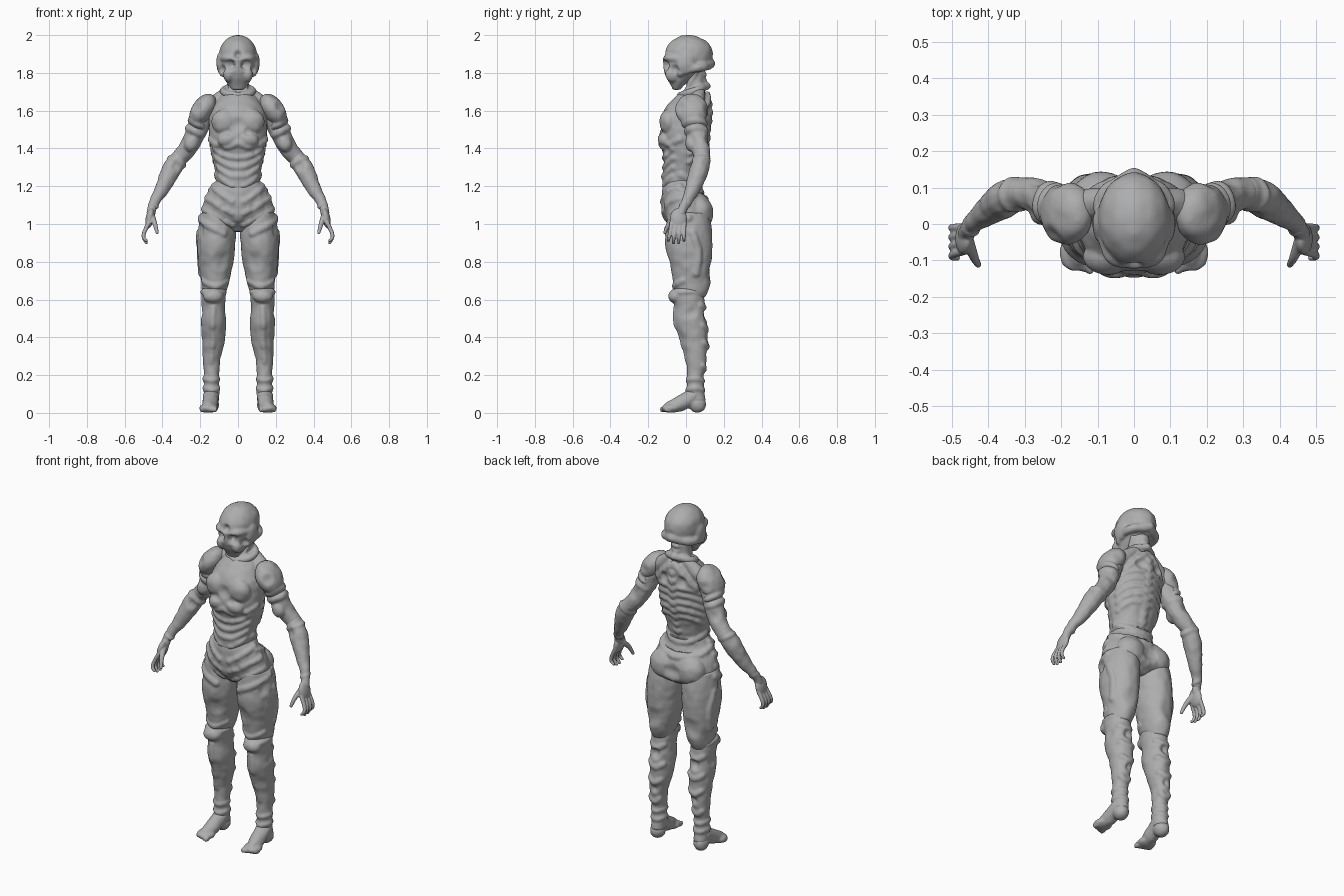
import bpy
import bmesh
import math
from mathutils import Vector, Matrix, Euler, noise

cube = bpy.data.objects.get("Cube")
if cube:
    bpy.data.objects.remove(cube, do_unlink=True)

clay = bpy.data.materials.new("grey_clay")
clay.use_nodes = True
clay.diffuse_color = (0.42, 0.42, 0.42, 1)
for node in clay.node_tree.nodes:
    if node.type == "BSDF_PRINCIPLED":
        node.inputs["Base Color"].default_value = clay.diffuse_color
        node.inputs["Roughness"].default_value = 0.6


# ---- shape helpers ----
def spline(points, steps=6):
    """Smooth curve through tuples of any length."""
    padded = [points[0], *points, points[-1]]
    result = []
    for a, b, c, d in zip(padded, padded[1:], padded[2:], padded[3:]):
        for k in range(steps):
            t = k / steps
            result.append(tuple(
                0.5 * (2 * q + (r - p) * t + (2 * p - 5 * q + 4 * r - s) * t * t
                       + (3 * q - p - 3 * r + s) * t ** 3)
                for p, q, r, s in zip(a, b, c, d)))
    return result + [tuple(points[-1])]


def skin(bm, rings):
    """Bridge rings of points and cap both ends."""
    loops = [[bm.verts.new(p) for p in ring] for ring in rings]
    count = len(loops[0])
    for low, high in zip(loops, loops[1:]):
        for i in range(count):
            j = (i + 1) % count
            bm.faces.new((low[i], low[j], high[j], high[i]))
    bm.faces.new(loops[0][::-1])
    bm.faces.new(loops[-1])


def ring_point(ring, angle, inset=0):
    x, y, z, rx, ry = ring
    return Vector((x + (rx - inset) * math.sin(angle), y - (ry - inset) * math.cos(angle), z))


def loft(bm, profile, count=32):
    """Stack of level ellipses: x, y, z, half width, half depth."""
    skin(bm, [[ring_point(ring, math.tau * i / count) for i in range(count)]
              for ring in spline(profile)])


def blob(bm, place, size, tilt=(0, 0, 0)):
    turn = Euler([math.radians(a) for a in tilt])
    bmesh.ops.create_icosphere(bm, subdivisions=3, radius=1,
                               matrix=Matrix.LocRotScale(Vector(place), turn, Vector(size)))


def tube(bm, points, steps=5, count=12):
    """Round-ended tube through x, y, z, radius points."""
    path = spline(points, steps)
    spots = [Vector(p[:3]) for p in path]
    rings, side = [], None
    for i, spot in enumerate(spots):
        along = (spots[min(i + 1, len(spots) - 1)] - spots[max(i - 1, 0)]).normalized()
        side = side or along.orthogonal()
        side = (side - along * side.dot(along)).normalized()
        other = along.cross(side)
        turns = [math.tau * k / count for k in range(count)]
        rings.append([spot + path[i][3] * (side * math.cos(a) + other * math.sin(a)) for a in turns])
    skin(bm, rings)
    for end in (0, -1):
        blob(bm, spots[end], [path[end][3]] * 3)


def ridge(bm, profile, path, radius):
    """Raised fold on a loft, along (degrees from the front, height) points."""
    rings = sorted(spline(profile), key=lambda ring: ring[2])
    points = []
    for degrees, z in spline(path, 8):
        ring = min(rings, key=lambda r: abs(r[2] - z))
        spot = ring_point(ring, math.radians(degrees), radius / 2)
        points.append((spot.x, spot.y, z, radius))
    tube(bm, points, 1, 10)


def finish(name, bm, voxel, dents):
    """Fuse the pieces, press in the dents and shade smoothly."""
    bmesh.ops.recalc_face_normals(bm, faces=bm.faces[:])
    mesh = bpy.data.meshes.new(name)
    bm.to_mesh(mesh)
    bm.free()
    ob = bpy.data.objects.new(name, mesh)
    bpy.context.collection.objects.link(ob)
    fuse = ob.modifiers.new("fuse", "REMESH")
    fuse.mode = "VOXEL"
    fuse.voxel_size = voxel
    soften = ob.modifiers.new("soften", "SMOOTH")
    soften.iterations = 3
    graph = bpy.context.evaluated_depsgraph_get()
    fused = bpy.data.meshes.new_from_object(ob.evaluated_get(graph))
    ob.modifiers.clear()
    ob.data = fused
    moves = []
    for v in fused.vertices:
        spot = Vector((abs(v.co.x), v.co.y, v.co.z))
        push = 0.003 * noise.noise(spot * 24) if voxel > 0.005 else 0
        for x, y, z, reach, depth in dents:
            near = (spot - Vector((x, y, z))).length / reach
            if near < 1:
                push -= depth * (1 - near * near) ** 2
        moves.append(v.co + v.normal * push)
    for v, spot in zip(fused.vertices, moves):
        v.co = (spot.x, spot.y, max(spot.z, 0))
    fused.materials.clear()
    fused.materials.append(clay)
    fused.shade_smooth()


def central(name, build, dents=()):
    bm = bmesh.new()
    build(bm)
    half = bmesh.ops.duplicate(bm, geom=bm.verts[:] + bm.edges[:] + bm.faces[:])["geom"]
    for item in half:
        if isinstance(item, bmesh.types.BMVert):
            item.co.x *= -1
    finish(name, bm, 0.007, dents)


def paired(name, build, dents=(), voxel=0.007):
    for side, sign in (("left", 1), ("right", -1)):
        bm = bmesh.new()
        build(bm)
        for v in bm.verts:
            v.co.x *= sign
        finish(side + "_" + name, bm, voxel, dents)


# ---- head: tapered face, helmet rim, brow, cheeks ----
def head(bm):
    loft(bm, [(0, -.05, 1.71, .03, .02), (0, -.04, 1.75, .06, .05), (0, -.02, 1.79, .08, .09),
              (0, 0, 1.83, .095, .12), (0, .01, 1.88, .1, .13), (0, .015, 1.93, .095, .12),
              (0, .015, 1.97, .07, .09), (0, .01, 1.995, .03, .04), (0, .01, 2, .01, .01)])
    tube(bm, [(.08, -.03, 1.8, .02), (.09, .02, 1.82, .02), (.08, .08, 1.83, .025), (0, .125, 1.85, .03)])
    tube(bm, [(0, -.11, 1.87, .015), (.06, -.09, 1.88, .02), (.09, -.01, 1.87, .02)])
    blob(bm, (.09, 0, 1.85), (.025, .05, .06))
    blob(bm, (.05, -.07, 1.79), (.03, .04, .04))


central("head", head, [(.04, -.11, 1.84, .035, .03), (0, -.12, 1.9, .03, .025),
                       (.02, -.12, 1.78, .02, .01), (.08, -.06, 1.82, .03, .01)])


# ---- neck with cords and a sloping collar ----
def neck(bm):
    loft(bm, [(0, .05, 1.63, .07, .06), (0, .05, 1.7, .06, .05), (0, .05, 1.82, .05, .05)])
    for z in (1.73, 1.76, 1.79):
        blob(bm, (0, .09, z), (.03, .02, .013))
    tube(bm, [(.05, .05, 1.8, .015), (.04, .02, 1.74, .015), (.02, -.01, 1.68, .015)])
    tube(bm, [(0, -.03, 1.68, .02), (.06, 0, 1.69, .02), (.075, .06, 1.71, .02), (0, .11, 1.73, .02)])


central("neck", neck)

# ---- torso: chest plates, belly folds, back ribs and spine ----
trunk = [(0, 0, 1.16, .13, .1), (0, -.025, 1.22, .115, .1), (0, -.02, 1.28, .12, .1),
         (0, -.01, 1.36, .14, .11), (0, -.01, 1.44, .15, .13), (0, -.005, 1.52, .155, .13),
         (0, .005, 1.58, .15, .13), (0, .02, 1.64, .12, .11), (0, .04, 1.69, .08, .08)]


def torso(bm):
    loft(bm, trunk)
    blob(bm, (.07, -.09, 1.54), (.07, .05, .07))
    blob(bm, (.05, -.11, 1.45), (.06, .04, .04), (0, 15, 0))
    ridge(bm, trunk, [(0, 1.43), (35, 1.41), (80, 1.45)], .022)
    for z in (1.2, 1.25, 1.3, 1.35):
        ridge(bm, trunk, [(0, z), (25, z + .01), (60, z + .05)], .018)
    for k in range(5):
        z = 1.36 + .045 * k
        ridge(bm, trunk, [(168, z + .02), (140, z + .01), (105, z - .03)], .018)
    for k in range(10):
        ridge(bm, trunk, [(180, 1.27 + .045 * k), (176, 1.28 + .045 * k)], .02)
    ridge(bm, trunk, [(165, 1.67), (145, 1.62), (125, 1.56)], .025)
    ridge(bm, trunk, [(180, 1.21), (145, 1.22), (90, 1.26)], .025)
    tube(bm, [(.05, .07, 1.7, .03), (.1, .06, 1.66, .04), (.15, .04, 1.6, .05)])


central("torso", torso, [(0, -.15, 1.53, .05, .015), (.05, -.15, 1.49, .03, .015),
                         (.06, .13, 1.6, .04, .015), (.1, -.11, 1.39, .04, .012)])

# ---- pelvis: hip folds and buttocks ----
hips = [(0, -.015, 1.24, .11, .1), (0, -.025, 1.19, .14, .1), (0, -.01, 1.13, .175, .12),
        (0, .005, 1.06, .19, .13), (0, .02, 1, .18, .11), (0, .01, .96, .06, .06)]


def pelvis(bm):
    loft(bm, hips)
    blob(bm, (.085, .07, 1.06), (.09, .075, .09))
    blob(bm, (0, -.08, 1.07), (.05, .05, .07))
    for z in (1.12, 1.06, 1):
        ridge(bm, hips, [(10, z), (45, z + .05), (85, z + .08)], .02)
    ridge(bm, hips, [(85, 1.18), (130, 1.15), (180, 1.13)], .02)


central("pelvis", pelvis, [(0, .15, 1.05, .06, .02), (.08, -.13, 1.09, .03, .01)])

# ---- thighs ----
upper = [(.11, .01, 1.06, .085, .11), (.11, .015, .98, .1, .12), (.115, .015, .88, .1, .125),
         (.118, .025, .78, .09, .11), (.12, .03, .7, .075, .1), (.125, .03, .65, .065, .09),
         (.13, .03, .61, .05, .07)]


def thigh(bm):
    loft(bm, upper)
    ridge(bm, upper, [(-20, .95), (30, .99), (90, 1.03)], .025)
    ridge(bm, upper, [(-60, .7), (0, .67), (60, .7)], .02)
    ridge(bm, upper, [(100, .95), (115, .85), (105, .74)], .025)


paired("thigh", thigh, [(.2, -.04, .97, .05, .015), (.08, -.1, .8, .07, .012), (.13, .14, .75, .07, .01)])

# ---- shins: knee cap, ankle cuffs and calf lumps ----
lower = [(.13, 0, .66, .055, .07), (.13, .01, .62, .065, .085), (.13, .02, .56, .062, .08),
         (.13, .025, .48, .066, .085), (.13, .045, .38, .06, .07), (.14, .055, .28, .046, .055),
         (.14, .05, .2, .04, .045), (.14, .05, .12, .04, .045), (.14, .055, .06, .04, .05)]


def shin(bm):
    loft(bm, lower)
    blob(bm, (.13, -.05, .62), (.055, .045, .04), (20, 0, 0))
    for z in (.63, .17, .12):
        ridge(bm, lower, [(0, z), (90, z + .01), (180, z), (270, z + .01), (360, z)], .016)
    for z in (.57, .46, .37, .25):
        ridge(bm, lower, [(140, z), (180, z - .02), (220, z)], .022)
    ridge(bm, lower, [(0, .56), (5, .42), (0, .27)], .016)


paired("shin", shin, [(.13, .11, .52, .04, .02), (.13, .12, .31, .03, .015), (.2, .03, .53, .04, .01)])


# ---- feet ----
def foot(bm):
    blob(bm, (.142, .06, .045), (.042, .047, .045))
    tube(bm, [(.142, .04, .09, .042), (.148, -.03, .05, .042), (.155, -.09, .03, .03)])
    blob(bm, (.155, -.08, .025), (.052, .052, .025), (0, 0, 10))
    for k in range(5):
        blob(bm, (.12 + .018 * k, -.118 + .006 * k, .018), (.011, .022, .016))


paired("foot", foot)


# ---- shoulder caps ----
def shoulder(bm):
    blob(bm, (.185, .03, 1.605), (.06, .088, .095), (0, -35, 0))
    blob(bm, (.215, .045, 1.53), (.058, .07, .03), (0, -30, 0))


paired("shoulder", shoulder, [(.22, -.03, 1.62, .04, .01), (.2, .1, 1.6, .04, .01)])


# ---- arms ----
def upper_arm(bm):
    tube(bm, [(.17, .035, 1.6, .055), (.215, .055, 1.5, .055), (.26, .075, 1.41, .05), (.3, .085, 1.36, .045)])
    blob(bm, (.225, .055, 1.49), (.06, .065, .035), (0, -28, 0))
    blob(bm, (.245, .035, 1.43), (.04, .04, .05), (0, -28, 0))


def forearm(bm):
    tube(bm, [(.31, .085, 1.35, .045), (.35, .07, 1.29, .052), (.395, .04, 1.2, .042),
              (.435, .01, 1.13, .03), (.452, -.01, 1.09, .025)])
    blob(bm, (.325, .08, 1.33), (.056, .052, .028), (0, -28, 0))
    blob(bm, (.447, -.005, 1.1), (.032, .033, .016), (0, -28, 0))


paired("upper_arm", upper_arm, [(.26, .11, 1.44, .04, .01)])
paired("forearm", forearm, [(.33, .03, 1.31, .04, .01)])


# ---- hands: palm, four curled fingers and thumb ----
def hand(bm):
    tube(bm, [(.452, -.01, 1.1, .024), (.46, -.025, 1.06, .024)])
    blob(bm, (.467, -.04, 1.03), (.022, .045, .055), (0, -12, 0))
    for k in range(4):
        y = -.075 + .022 * k
        curl = .012 * (k % 3 == 0)
        tube(bm, [(.47, y, 1.01, .012), (.495, y * 1.1, .96, .011),
                  (.5, y * 1.2, .93, .01), (.485, y * 1.25, .9 + curl, .008)])
    tube(bm, [(.455, -.05, 1.04, .017), (.44, -.09, 1, .013), (.428, -.112, .955, .009)])


paired("hand", hand, voxel=0.004)
